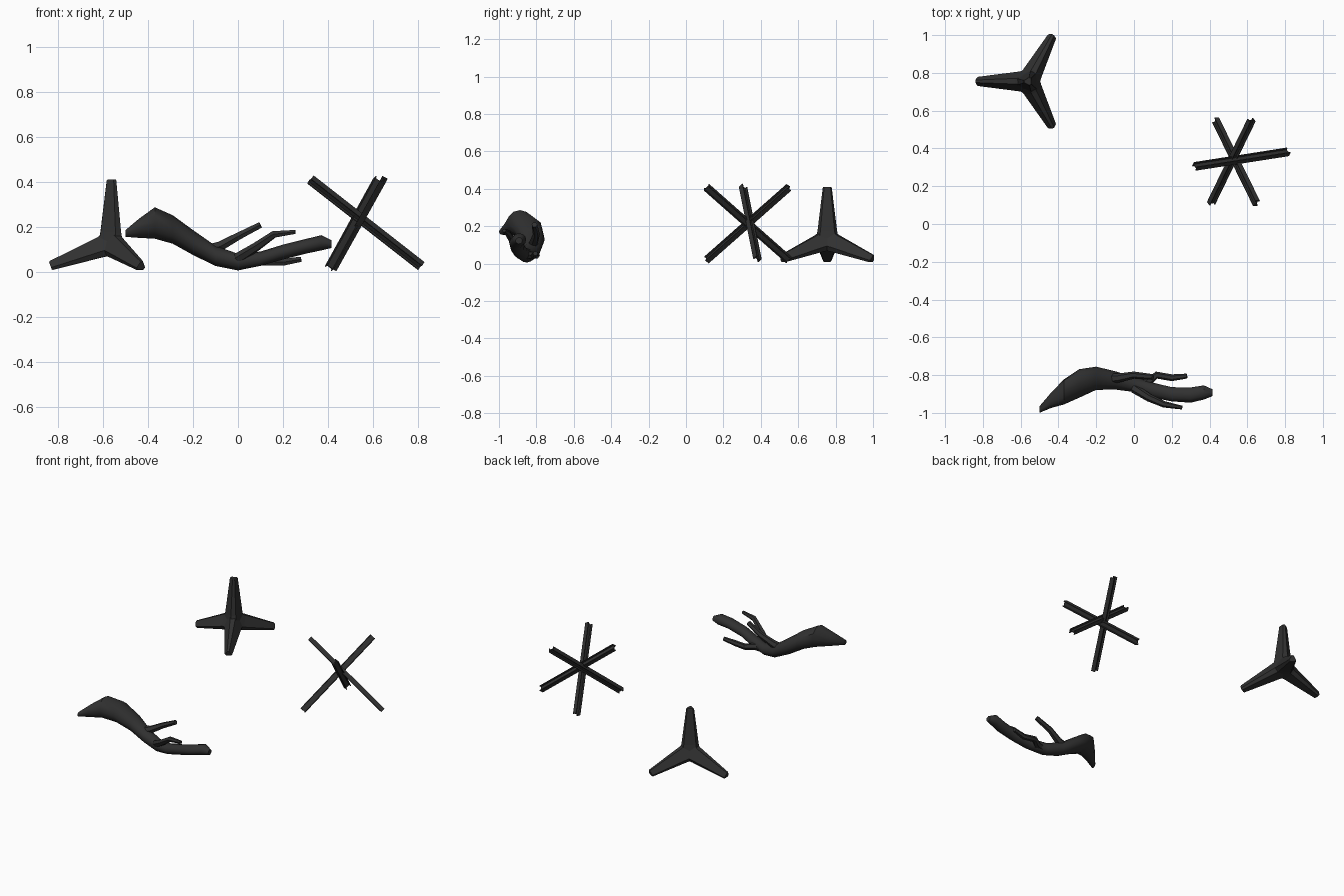
import bpy, bmesh, math, random
from mathutils import Vector

if "Cube" in bpy.data.objects:
    bpy.data.objects.remove(bpy.data.objects["Cube"])

random.seed(4)
dark = bpy.data.materials.new("charcoal")
dark.diffuse_color = (0.03, 0.03, 0.03, 1)
dark.use_nodes = True
dark.node_tree.nodes["Principled BSDF"].inputs["Base Color"].default_value = dark.diffuse_color


def loft(name, rings, smooth=None):
    """Skin a list of closed point rings and cap both ends."""
    bm = bmesh.new()
    rows = [[bm.verts.new(p) for p in ring] for ring in rings]
    n = len(rows[0])
    for a, b in zip(rows, rows[1:]):
        for i in range(n):
            j = (i + 1) % n
            bm.faces.new((a[i], a[j], b[j], b[i]))
    bm.faces.new(rows[0][::-1])
    bm.faces.new(rows[-1])
    bmesh.ops.recalc_face_normals(bm, faces=bm.faces)
    me = bpy.data.meshes.new(name)
    bm.to_mesh(me)
    bm.free()
    me.materials.append(dark)
    ob = bpy.data.objects.new(name, me)
    bpy.context.collection.objects.link(ob)
    if smooth:
        bpy.ops.object.select_all(action='DESELECT')
        ob.select_set(True)
        bpy.context.view_layer.objects.active = ob
        bpy.ops.object.shade_smooth_by_angle(angle=math.radians(smooth))
    return ob


# Four-legged concrete block: tapered legs, each a triangle with cut corners
centre = Vector((-0.56, 0.755, 0.12))
dirs = [Vector((0, 0, 1))]
for deg in (62, 180, 298):
    a = math.radians(deg)
    dirs.append(Vector((0.943 * math.cos(a), 0.943 * math.sin(a), -0.333)))
for k, d in enumerate(dirs):
    other = dirs[(k + 1) % 4]
    u = -(other - d * other.dot(d)).normalized()   # towards one flat side
    v = d.cross(u)
    rings = []
    for t, r in ((0, 0.066), (0.055, 0.054), (0.285, 0.025), (0.29, 0.021)):
        ring = []
        for side in (0, 120, 240):
            for off in (-44, 44):
                a = math.radians(side + off)
                ring.append(centre + d * t + (u * math.cos(a) + v * math.sin(a)) * r)
        rings.append(ring)
    loft(f"block_leg_{k + 1}", rings)

# Steel obstacle: three crossed I-beams, each web turned towards the next beam
W, H, T = 0.0135, 0.019, 0.005   # half flange, half depth, thickness
profile = [(-W, -H), (W, -H), (W, T - H), (T / 2, T - H), (T / 2, H - T), (W, H - T),
           (W, H), (-W, H), (-W, H - T), (-T / 2, H - T), (-T / 2, T - H), (-W, T - H)]
ends = [(Vector(p), Vector(q)) for p, q in (
    ((0.322, 0.305, 0.41), (0.815, 0.382, 0.025)),
    ((0.648, 0.11, 0.408), (0.432, 0.55, 0.02)),
    ((0.408, 0.11, 0.02), (0.622, 0.55, 0.408)))]
for k, (p, q) in enumerate(ends):
    d = (q - p).normalized()
    p2, q2 = ends[(k + 1) % 3]
    h = q2 - p2
    h = (h - d * h.dot(d)).normalized()
    w = d.cross(h)
    loft(f"steel_beam_{k + 1}", [[e + w * a + h * b for a, b in profile] for e in (p, q)])

# Driftwood trunk: x, y range, z range at each station
stations = [(-0.50, -1.00, -0.965, 0.155, 0.185),
            (-0.44, -0.975, -0.895, 0.15, 0.237),
            (-0.37, -0.955, -0.82, 0.145, 0.287),
            (-0.29, -0.92, -0.767, 0.125, 0.252),
            (-0.20, -0.88, -0.757, 0.075, 0.185),
            (-0.10, -0.875, -0.78, 0.025, 0.115),
            (0.00, -0.89, -0.81, 0.006, 0.08),
            (0.10, -0.92, -0.84, 0.025, 0.09),
            (0.20, -0.94, -0.865, 0.055, 0.12),
            (0.30, -0.945, -0.865, 0.08, 0.145),
            (0.37, -0.93, -0.855, 0.095, 0.162),
            (0.415, -0.912, -0.875, 0.105, 0.14)]
rings = []
for x, y0, y1, z0, z1 in stations:
    ring = []
    for i in range(12):
        a = math.tau * i / 12
        k = 1.03 - 0.06 * random.random()
        ring.append((x, (y0 + y1) / 2 + (y1 - y0) / 2 * k * math.cos(a),
                     (z0 + z1) / 2 + (z1 - z0) / 2 * k * math.sin(a)))
    rings.append(ring)
loft("driftwood_trunk", rings, 40)

# Driftwood branches: path points with radius
branches = [
    [(-0.15, -0.82, 0.09, 0.03), (-0.08, -0.815, 0.113, 0.024), (0.0, -0.80, 0.157, 0.019),
     (0.10, -0.81, 0.208, 0.015)],
    [(0.0, -0.87, 0.06, 0.025), (0.08, -0.92, 0.11, 0.021), (0.16, -0.955, 0.166, 0.017),
     (0.255, -0.972, 0.177, 0.010)],
    [(0.0, -0.85, 0.04, 0.025), (0.07, -0.84, 0.045, 0.022), (0.12, -0.80, 0.045, 0.019),
     (0.20, -0.814, 0.042, 0.018), (0.28, -0.805, 0.055, 0.013)]]
for k, path in enumerate(branches):
    rings = []
    for i, (x, y, z, r) in enumerate(path):
        a, b = path[max(i - 1, 0)], path[min(i + 1, len(path) - 1)]
        d = (Vector(b[:3]) - Vector(a[:3])).normalized()
        u = d.cross(Vector((0, 0, 1))).normalized()
        v = u.cross(d)
        rings.append([Vector((x, y, z)) + (u * math.cos(t) + v * math.sin(t)) * r
                      for t in (math.tau * j / 6 for j in range(6))])
    loft(f"driftwood_branch_{k + 1}", rings, 40)
